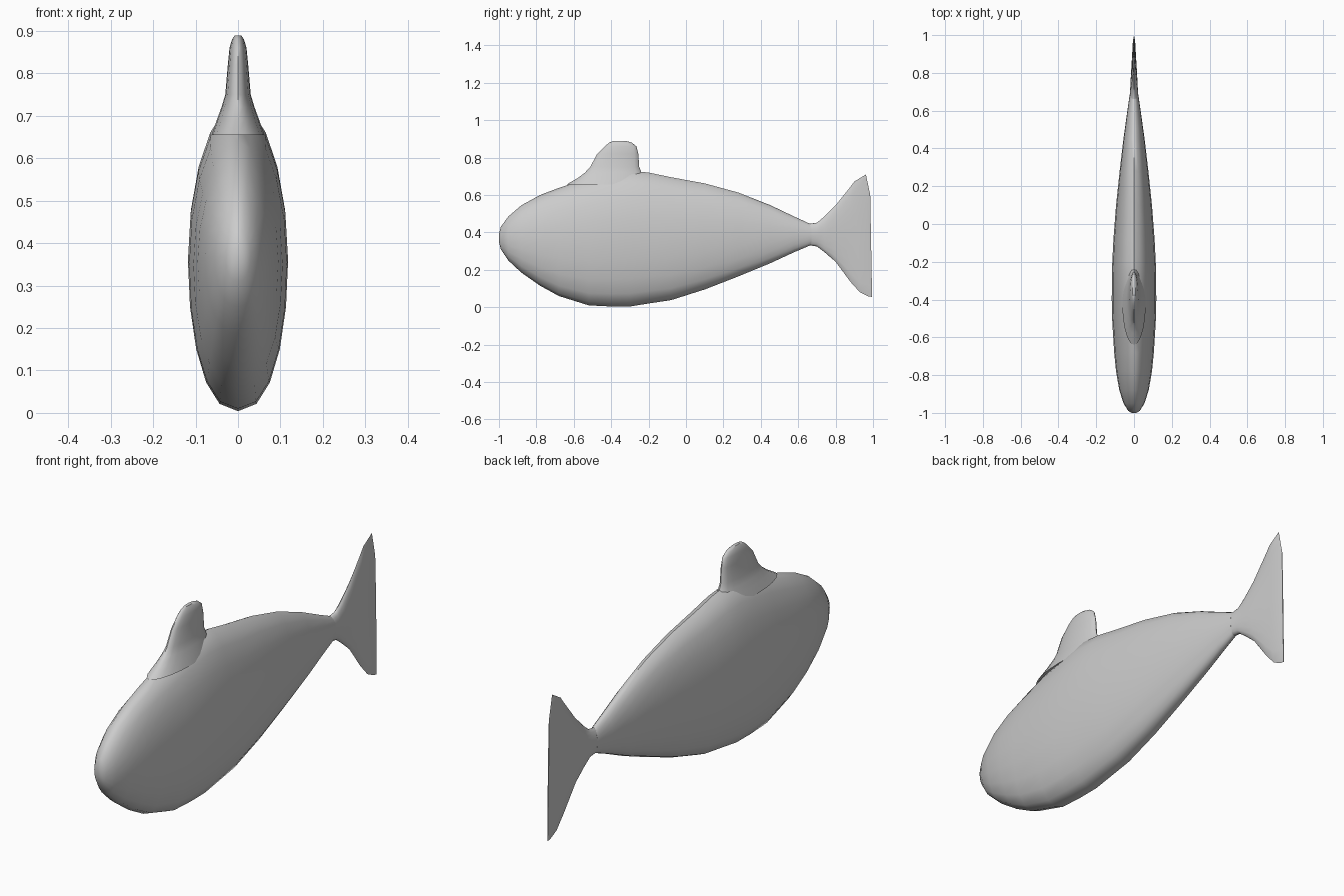
import bpy
import bmesh
import math

cube = bpy.data.objects.get("Cube")
if cube:
    bpy.data.objects.remove(cube, do_unlink=True)

SIDES = 20

grey = bpy.data.materials.new("plain grey")
grey.use_nodes = True
colour = (0.6, 0.6, 0.6, 1)
grey.diffuse_color = colour
grey.node_tree.nodes["Principled BSDF"].inputs["Base Color"].default_value = colour


def loft(name, rings):
    """Skin closed rings of points and cap both ends."""
    bm = bmesh.new()
    loops = [[bm.verts.new(p) for p in ring] for ring in rings]
    for a, b in zip(loops, loops[1:]):
        for i in range(SIDES):
            j = (i + 1) % SIDES
            bm.faces.new((a[i], a[j], b[j], b[i]))
    bm.faces.new(loops[0])
    bm.faces.new(loops[-1])
    bmesh.ops.recalc_face_normals(bm, faces=bm.faces)
    mesh = bpy.data.meshes.new(name)
    bm.to_mesh(mesh)
    bm.free()
    mesh.materials.append(grey)
    obj = bpy.data.objects.new(name, mesh)
    bpy.context.collection.objects.link(obj)
    bpy.ops.object.select_all(action="DESELECT")
    obj.select_set(True)
    bpy.context.view_layer.objects.active = obj
    bpy.ops.object.shade_smooth_by_angle(angle=math.radians(50))
    return obj


def body_ring(y_low, y_high, low, high, half):
    """Upright oval, fuller below than above."""
    ring = []
    for i in range(SIDES):
        a = math.tau * i / SIDES
        s, c = math.sin(a), math.cos(a)
        t = (1 + s) / 2
        power = 1.1 if s > 0 else 0.85
        x = math.copysign(abs(c) ** power, c) * half
        ring.append((x, y_low + (y_high - y_low) * t, low + (high - low) * t))
    return ring


def fin_ring(z, front, back, half):
    """Flat oval, lengthwise along the back."""
    mid, reach = (front + back) / 2, (back - front) / 2
    return [(half * math.cos(math.tau * i / SIDES),
             mid + reach * math.sin(math.tau * i / SIDES), z) for i in range(SIDES)]


# Body: position, underside, back, half width
body = [
    (-1.0, 0.35, 0.39, 0.012), (-0.99, 0.31, 0.43, 0.03),
    (-0.95, 0.25, 0.485, 0.055), (-0.88, 0.185, 0.545, 0.078),
    (-0.78, 0.115, 0.60, 0.095), (-0.68, 0.06, 0.638, 0.105),
    (-0.52, 0.01, 0.69, 0.115), (-0.4, 0.004, 0.715, 0.118),
    (-0.3, 0.004, 0.73, 0.117), (-0.2, 0.02, 0.72, 0.115),
    (-0.08, 0.038, 0.695, 0.109), (0.1, 0.095, 0.662, 0.095),
    (0.28, 0.165, 0.613, 0.076), (0.45, 0.235, 0.546, 0.056),
    (0.58, 0.295, 0.484, 0.038), (0.67, 0.333, 0.443, 0.025),
]
loft("body", [body_ring(y, y, low, high, half) for y, low, high, half in body])

# Tail fin: bottom and top positions, bottom, top, half thickness
tail = [
    (0.66, 0.66, 0.331, 0.446, 0.025), (0.70, 0.70, 0.325, 0.452, 0.021),
    (0.74, 0.74, 0.295, 0.485, 0.019), (0.80, 0.80, 0.243, 0.545, 0.016),
    (0.88, 0.88, 0.135, 0.645, 0.011), (0.93, 0.90, 0.08, 0.672, 0.009),
    (0.975, 0.962, 0.058, 0.71, 0.006), (0.995, 0.985, 0.055, 0.60, 0.002),
]
loft("tail_fin", [body_ring(*section) for section in tail])

# Back fin: height, front, rear, half thickness
fin = [
    (0.655, -0.64, -0.20, 0.062), (0.69, -0.58, -0.22, 0.05),
    (0.72, -0.54, -0.238, 0.039), (0.75, -0.512, -0.25, 0.03),
    (0.82, -0.475, -0.255, 0.024), (0.86, -0.435, -0.265, 0.02),
    (0.88, -0.41, -0.29, 0.014), (0.889, -0.39, -0.32, 0.008),
]
loft("back_fin", [fin_ring(*section) for section in fin])
